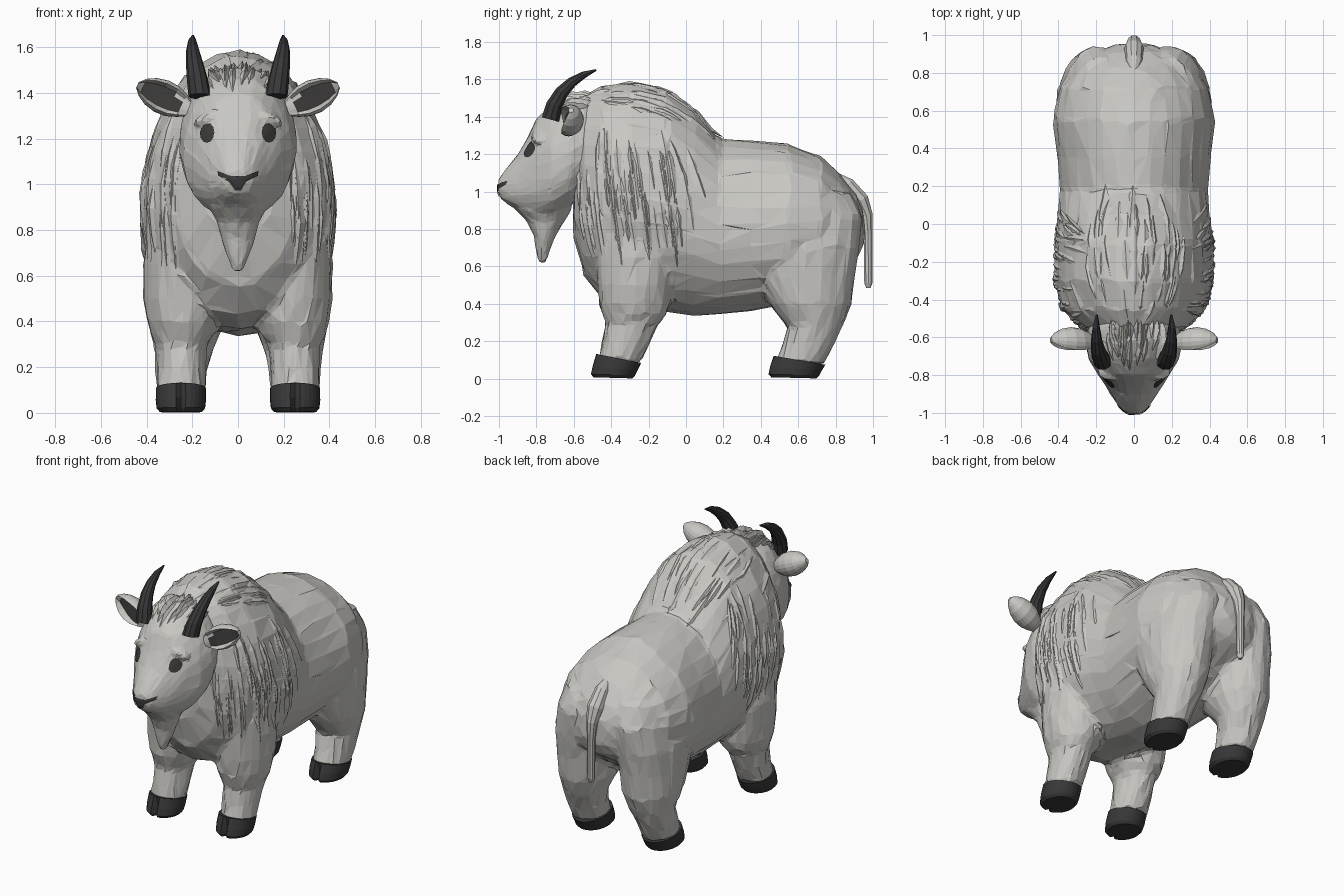
import bpy, bmesh, math, random
from mathutils import Vector, Matrix
from mathutils.bvhtree import BVHTree

random.seed(4)
if "Cube" in bpy.data.objects:
    bpy.data.objects.remove(bpy.data.objects["Cube"])


def material(name, color):
    m = bpy.data.materials.new(name)
    m.use_nodes = True
    m.diffuse_color = (*color, 1)
    m.node_tree.nodes["Principled BSDF"].inputs["Base Color"].default_value = (*color, 1)
    return m


FUR = material("pale_fur", (0.58, 0.57, 0.54))
HORN = material("dark_horn", (0.04, 0.04, 0.042))
SKIN = material("dark_skin", (0.045, 0.043, 0.042))


def finish(bm, name, *mats):
    bmesh.ops.recalc_face_normals(bm, faces=bm.faces)
    me = bpy.data.meshes.new(name)
    bm.to_mesh(me)
    bm.free()
    for m in mats:
        me.materials.append(m)
    ob = bpy.data.objects.new(name, me)
    bpy.context.scene.collection.objects.link(ob)
    return ob


def loft(bm, rings, n=20, power=1.0):
    """Skin a closed tube over rings of (centre, u, v, taper)."""
    rows = []
    for centre, u, v, taper in rings:
        row = []
        for i in range(n):
            a = math.tau * i / n
            c = math.copysign(abs(math.cos(a)) ** power, math.cos(a))
            s = math.sin(a)
            row.append(bm.verts.new(Vector(centre) + Vector(u) * c * (1 - taper * s) + Vector(v) * s))
        rows.append(row)
    for r, q in zip(rows, rows[1:]):
        for i in range(n):
            j = (i + 1) % n
            bm.faces.new((r[i], r[j], q[j], q[i]))
    bm.faces.new(rows[0])
    bm.faces.new(rows[-1])
    return rows


def trunk(sections, taper):
    """Upright rings from (y, bottom, top, half width)."""
    return [((0, y, (b + t) / 2), (w, 0, 0), (0, 0, (t - b) / 2), taper) for y, b, t, w in sections]


def column(sections, side=1):
    """Level rings from (z, x, y, x radius, y radius)."""
    return [((side * x, y, z), (rx, 0, 0), (0, ry, 0), 0) for z, x, y, rx, ry in sections]


def sweep(path):
    """Rings square to a path of (x, y, z, radius)."""
    rings = []
    for i, (x, y, z, r) in enumerate(path):
        a, b = path[max(i - 1, 0)], path[min(i + 1, len(path) - 1)]
        along = Vector(b[:3]) - Vector(a[:3])
        v = along.cross(Vector((1, 0, 0))).normalized() * r
        rings.append(((x, y, z), (r, 0, 0), v, 0))
    return rings


def merge(ob, voxel, steps, ratio, rough):
    """Fuse overlapping volumes and break them into uneven facets."""
    m = ob.modifiers.new("fuse", "REMESH")
    m.mode, m.voxel_size = "VOXEL", voxel
    m = ob.modifiers.new("soften", "SMOOTH")
    m.factor, m.iterations = 0.5, steps
    m = ob.modifiers.new("facets", "DECIMATE")
    m.ratio = ratio
    dg = bpy.context.evaluated_depsgraph_get()
    me = bpy.data.meshes.new_from_object(ob.evaluated_get(dg))
    ob.modifiers.clear()
    ob.data = me
    me.materials.clear()
    me.materials.append(FUR)
    for v, push in [(v, v.normal * random.uniform(-rough, rough)) for v in me.vertices]:
        v.co += push
    return BVHTree.FromPolygons([v.co for v in me.vertices], [tuple(p.vertices) for p in me.polygons])


# Body: torso with hump, plus four legs
bm = bmesh.new()
loft(bm, trunk([(-.60, .76, 1.41, .16), (-.55, .56, 1.515, .28), (-.45, .43, 1.565, .38),
                (-.3, .37, 1.585, .42), (-.1, .35, 1.55, .42), (.05, .34, 1.435, .40),
                (.18, .34, 1.285, .39), (.35, .36, 1.275, .405), (.55, .40, 1.255, .43),
                (.72, .5, 1.19, .395), (.83, .58, 1.09, .32), (.91, .64, .99, .21),
                (.95, .72, .91, .1)], .08), 28)
front = [(.85, .24, -.28, .15, .22), (.65, .245, -.27, .17, .215), (.5, .24, -.275, .172, .2),
         (.4, .24, -.275, .158, .19), (.34, .243, -.275, .142, .168), (.3, .248, -.288, .113, .142),
         (.2, .248, -.317, .107, .13), (.09, .25, -.355, .105, .115)]
hind = [(1.0, .17, .64, .16, .24), (.87, .19, .65, .18, .295), (.7, .215, .64, .195, .285),
        (.55, .222, .635, .185, .265), (.4, .23, .665, .17, .22), (.28, .24, .69, .13, .148),
        (.18, .248, .65, .112, .138), (.08, .25, .607, .105, .13)]
for side in (-1, 1):
    loft(bm, column(front, side))
    loft(bm, column(hind, side))
body = finish(bm, "body", FUR)
body_tree = merge(body, .018, 4, .06, .005)

# Head with brow ridges
bm = bmesh.new()
loft(bm, trunk([(-1.005, .995, 1.06, .034), (-.985, .955, 1.09, .064), (-.95, .93, 1.135, .092),
                (-.9, .9, 1.2, .125), (-.85, .875, 1.285, .154), (-.8, .86, 1.39, .187),
                (-.72, .86, 1.46, .238), (-.62, .92, 1.51, .258), (-.55, 1.0, 1.51, .24),
                (-.45, 1.1, 1.49, .18)], .1), 24, .8)
for side in (-1, 1):
    brow = Matrix.Translation((side * .125, -.785, 1.295)) @ Matrix.Rotation(side * .4, 4, "Y")
    bmesh.ops.create_uvsphere(bm, u_segments=12, v_segments=8, radius=1,
                              matrix=brow @ Matrix.Diagonal((.08, .045, .025, 1)))
# Beard root, drawn to a point
loft(bm, column([(1.0, 0, -.76, .15, .15), (.9, 0, -.76, .13, .148), (.84, 0, -.75, .095, .1),
                 (.76, 0, -.755, .075, .058), (.69, 0, -.765, .05, .038), (.62, 0, -.768, .02, .02)]), 12)
head = finish(bm, "head_with_beard", FUR)
head_tree = merge(head, .013, 3, .09, .002)

# Tail
bm = bmesh.new()
loft(bm, sweep([(0, .79, 1.1, .01), (0, .86, 1.035, .045), (0, .93, .95, .052),
                (0, .965, .87, .036), (0, .974, .77, .025), (0, .975, .51, .023), (0, .975, .485, .012)]), 10)
finish(bm, "tail", FUR)

for side, label in ((-1, "right"), (1, "left")):
    # Horns
    bm = bmesh.new()
    loft(bm, sweep([(side * x, y, z, r) for x, y, z, r in
                    ((.167, -.725, 1.385, .05), (.178, -.705, 1.46, .046), (.19, -.665, 1.53, .038),
                     (.198, -.61, 1.585, .029), (.2, -.545, 1.625, .019), (.197, -.48, 1.65, .005))]), 10)
    finish(bm, label + "_horn", HORN)

    # Ears, hollowed towards the front and outside with a dark lining
    bm = bmesh.new()
    spans = (0, .18, .35, .55, .75, .9, 1)
    rings = []
    for t, r in zip(spans, (.03, .055, .072, .076, .064, .042, .014)):
        centre = (side * (.205 + .235 * t), -.63 + .015 * t, 1.325 + .11 * t)
        rings.append((centre, Vector((-side * .42, 0, .9)) * r, (0, -r, 0), 0))
    rows = loft(bm, rings, 20)
    sunk = set()
    for t, row, (centre, u, v, _) in list(zip(spans, rows, rings))[1:-1]:
        for vert in row:
            if (vert.co.y - centre[1]) / v[1] > .75:
                vert.co.y = centre[1] + v[1] * (.65 - t)
                sunk.add(vert)
    for f in bm.faces:
        middle = f.calc_center_median()
        f.material_index = int(all(v in sunk for v in f.verts) and abs(middle.x) > .26)
    finish(bm, label + "_ear", FUR, SKIN)

    # Hooves: rounded, cloven at the front
    for name, y, top, long in (("front", -.36, .108, .12), ("hind", .607, .098, .138)):
        bm = bmesh.new()
        rings = [((side * .25, y + dy, z), (rx, 0, 0), (0, -long * s, tilt), 0) for dy, z, rx, s, tilt in
                 ((0, top, .109, 1, .024), (-.02, .055, .11, 1.01, .012),
                  (-.032, .02, .106, .99, .004), (-.032, .004, .092, .88, .003))]
        for row in loft(bm, rings, 32)[1:]:
            row[8].co.y += .035
        finish(bm, f"{name}_{label}_hoof", HORN)


# Eyes and nose: thin plates draped on the face
def drape(name, centre, outline):
    bm = bmesh.new()
    cx, cz = centre
    rows = []
    for k in (.02, .35, .7, 1):
        row = []
        for x, z in outline:
            px, pz = cx + x * k, cz + z * k
            hit, normal, _, _ = head_tree.ray_cast(Vector((px, -3, pz)), Vector((0, 1, 0)))
            row.append(bm.verts.new(hit + normal * .006))
        rows.append(row)
    n = len(outline)
    for r, q in zip(rows, rows[1:]):
        for i in range(n):
            j = (i + 1) % n
            bm.faces.new((r[i], q[i], q[j], r[j]))
    bm.faces.new(rows[0])
    finish(bm, name, SKIN)


oval = [(.031 * math.cos(i * math.tau / 12), .044 * math.sin(i * math.tau / 12)) for i in range(12)]
drape("right_eye", (-.132, 1.225), oval)
drape("left_eye", (.132, 1.225), oval)
half = [(0, .012), (.04, .012), (.085, .032), (.082, .012), (.035, -.014), (.012, -.05)]
drape("nose", (0, 1.025), half + [(-x, z) for x, z in reversed(half[1:])])


# Mane: long pointed locks lying on the surface
def lock(bm, tree, point, normal, flow, length, width, lift):
    flow = (flow - normal * flow.dot(normal)).normalized()
    across = flow.cross(normal) * width
    root = point - normal * .008
    rows = []
    for t, w, rise in ((0, .4, 0), (.4, 1, lift), (.75, .8, lift * .8)):
        spot, up, _, _ = tree.find_nearest(root + flow * length * t)
        rows.append([bm.verts.new(spot + across * w * k + up * h)
                     for k, h in ((-1, -.008), (0, rise), (1, -.008))])
    spot, up, _, _ = tree.find_nearest(root + flow * length)
    tip = bm.verts.new(spot + up * lift * .4)
    for r, q in zip(rows, rows[1:]):
        for i in (0, 1):
            bm.faces.new((r[i], r[i + 1], q[i + 1], q[i]))
    for i in (0, 1):
        bm.faces.new((rows[-1][i], rows[-1][i + 1], tip))


bm = bmesh.new()
for i in range(170):
    y, a = random.uniform(-.57, 0), random.uniform(-.3, math.pi + .3)
    out = Vector((math.cos(a), 0, math.sin(a)))
    hit, normal, _, _ = body_tree.ray_cast(Vector((0, y, 1)) + out * 2, -out)
    if hit is None:
        continue
    crown = abs(hit.x) < .25 and hit.z > 1.35
    flow = Vector((hit.x * .5, 1, -.3)) if crown else Vector((0, .12, -1))
    lock(bm, body_tree, hit, normal, flow, random.uniform(.18, .36), random.uniform(.02, .045),
         random.uniform(.006, .014))
finish(bm, "mane", FUR)

# Forelock between the horns
bm = bmesh.new()
for i in range(40):
    x, y = random.uniform(-.13, .13), random.uniform(-.78, -.58)
    hit, normal, _, _ = head_tree.ray_cast(Vector((x, y, 3)), Vector((0, 0, -1)))
    lock(bm, head_tree, hit, normal, Vector((x * .5, 1, 0)), random.uniform(.14, .24), .02,
         random.uniform(.015, .035))
finish(bm, "forelock", FUR)
